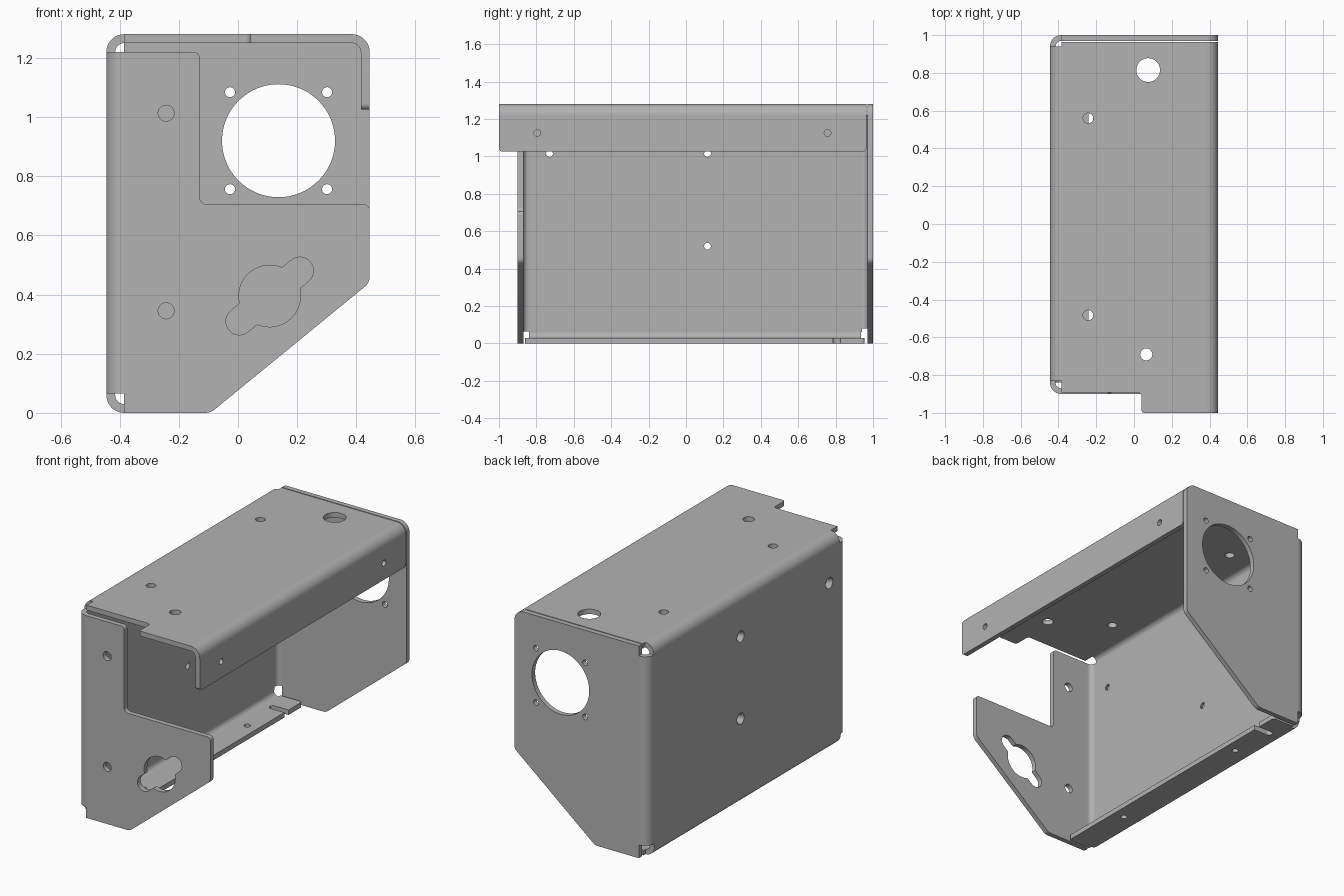
import bpy, bmesh, math
from mathutils import Vector

cube = bpy.data.objects.get("Cube")
if cube:
    bpy.data.objects.remove(cube)

steel = bpy.data.materials.new("grey sheet steel")
steel.use_nodes = True
GREY = (0.45, 0.45, 0.45, 1)
steel.diffuse_color = GREY
steel.node_tree.nodes["Principled BSDF"].inputs["Base Color"].default_value = GREY

# Overall sheet dimensions
T, R = 0.03, 0.06                  # thickness, outer bend radius
X, H = 0.445, 1.28                 # half width, height
FRONT, BACK = -0.9, 1.0
XB = X - R                         # where side bends become flat


def rounded(points):
    """Outline from (u, v, optional corner radius)."""
    out = []
    for i, pt in enumerate(points):
        p = Vector(pt[:2])
        if len(pt) == 2:
            out.append(p)
            continue
        r = pt[2]
        a = (Vector(points[i - 1][:2]) - p).normalized()
        b = (Vector(points[(i + 1) % len(points)][:2]) - p).normalized()
        half = a.angle(b) / 2
        c = p + (a + b).normalized() * r / math.sin(half)
        s, e = p + a * r / math.tan(half) - c, p + b * r / math.tan(half) - c
        for k in range(9):
            out.append(c + s.lerp(e, k / 8).normalized() * r)
    return out


def circle(u, v, r, n=32):
    return [Vector((u + r * math.cos(k * math.tau / n), v + r * math.sin(k * math.tau / n)))
            for k in range(n)]


def keyhole(u, v, disc, length, r, tilt, n=144):
    """Disc crossed by a tilted round-ended slot."""
    loop = []
    for k in range(n):
        f = k * math.tau / n
        c, s = abs(math.cos(f)), abs(math.sin(f))
        if r * c <= length * s:
            d = r / s
        else:
            d = length * c + math.sqrt(max(r * r - (length * s) ** 2, 0))
        d = max(d, disc)
        loop.append(Vector((u + d * math.cos(f + tilt), v + d * math.sin(f + tilt))))
    return loop


def sheet(name, axis, loops, start, end, sinks=()):
    """Fill the loops (outline, then holes) and extrude along the axis."""
    def place(u, v, w):
        return {"x": (w, u, v), "y": (u, w, v), "z": (u, v, w)}[axis]
    bm = bmesh.new()
    for loop in loops:
        vs = [bm.verts.new(place(p.x, p.y, start)) for p in loop]
        for i, v in enumerate(vs):
            bm.edges.new((vs[i - 1], v))
    bmesh.ops.triangle_fill(bm, edges=bm.edges[:], use_beauty=True)
    ext = bmesh.ops.extrude_face_region(bm, geom=bm.faces[:], use_keep_orig=True)
    far = [g for g in ext["geom"] if isinstance(g, bmesh.types.BMVert)]
    bmesh.ops.translate(bm, verts=far, vec=place(0, 0, end - start))
    # Countersinks: the far rim of the hole is narrower
    for u, v, wide, narrow in sinks:
        c = Vector(place(u, v, end))
        for vert in far:
            if (vert.co - c).length < wide * 1.05:
                vert.co = c + (vert.co - c) * narrow / wide
    bmesh.ops.recalc_face_normals(bm, faces=bm.faces[:])
    me = bpy.data.meshes.new(name)
    bm.to_mesh(me)
    bm.free()
    me.materials.append(steel)
    ob = bpy.data.objects.new(name, me)
    bpy.context.collection.objects.link(ob)
    bpy.ops.object.select_all(action="DESELECT")
    ob.select_set(True)
    bpy.context.view_layer.objects.active = ob
    bpy.ops.object.shade_smooth_by_angle(angle=math.radians(30))


def bend(name, axis, u, v, quadrant, start, end, n=10):
    """Quarter-round fold between two sheets."""
    def arc(r):
        return [Vector((u + r * math.cos(a), v + r * math.sin(a)))
                for a in ((quadrant + k / n) * math.pi / 2 for k in range(n + 1))]
    sheet(name, axis, [arc(R) + arc(R - T)[::-1]], start, end)


# Side wall with countersunk screw holes
SINK, BORE = 0.034, 0.018
screws = [(-0.73, 1.015), (0.115, 1.015), (0.115, 0.52)]
wall = rounded([(FRONT + R, R), (BACK - R, R), (BACK - R, H - R), (FRONT + R, H - R)])
sheet("side_wall", "x", [wall] + [circle(y, z, SINK) for y, z in screws], -X, -X + T,
      [(y, z, SINK, BORE) for y, z in screws])

# Front plate with the stepped top and keyhole
front = rounded([(-XB, 0), (-0.093, 0, 0.05), (X, 0.44, 0.04), (X, 0.705, 0.02),
                 (-0.13, 0.705, 0.025), (-0.13, H - R, 0.02), (-XB, H - R)])
sheet("front_plate", "y",
      [front, circle(-0.243, 1.013, 0.027), circle(-0.243, 0.345, 0.027),
       keyhole(0.107, 0.395, 0.104, 0.133, 0.046, math.radians(40))],
      FRONT, FRONT + T)

# Back plate with the large round opening
CX, CZ, S = 0.137, 0.92, 0.164
back = rounded([(-XB, 0), (-0.093, 0, 0.05), (X, 0.44, 0.04), (X, H, R), (-XB, H)])
sheet("back_plate", "y",
      [back, circle(CX, CZ, 0.191, 64)] +
      [circle(CX + i * S, CZ + j * S, 0.017) for i in (-1, 1) for j in (-1, 1)],
      BACK - T, BACK)

# Top panel with its forward tab
TOP_END = 0.964
top = rounded([(-XB, TOP_END), (-XB, -0.893), (0.04, -0.893, 0.02), (0.04, -1, 0.015),
               (XB, -1), (XB, TOP_END)])
sheet("top_panel", "z",
      [top, circle(0.075, 0.815, 0.063), circle(0.065, -0.69, 0.032),
       circle(-0.243, 0.56, 0.027), circle(-0.243, -0.483, 0.027)], H - T, H)

# Hanging lip on the open side
lip = rounded([(-1, H - R), (-1, 1.025, 0.02), (TOP_END, 1.025, 0.02), (TOP_END, H - R)])
sheet("hanging_lip", "x", [lip, circle(-0.795, 1.125, 0.018), circle(0.757, 1.125, 0.018)],
      X - T, X)

# Bottom flange with an open slot
EDGE = -0.24
flange = rounded([(-XB, -0.86), (EDGE, -0.86, 0.015), (EDGE, 0.785), (-0.35, 0.785, 0.019),
                  (-0.35, 0.825, 0.019), (EDGE, 0.825), (EDGE, 0.955, 0.015), (-XB, 0.955)])
sheet("bottom_flange", "z", [flange, circle(-0.31, 0.53, 0.018), circle(-0.31, -0.46, 0.018)],
      0, T)

# Folds joining the sheets
bend("front_fold", "z", -XB, FRONT + R, 2, 0.065, H - R)
bend("back_fold", "z", -XB, BACK - R, 1, 0.08, H - R)
bend("top_fold", "y", -XB, H - R, 1, -0.83, BACK - R)
bend("bottom_fold", "y", -XB, R, 2, FRONT + R, 0.935)
bend("lip_fold", "y", XB, H - R, 0, -1, TOP_END)
